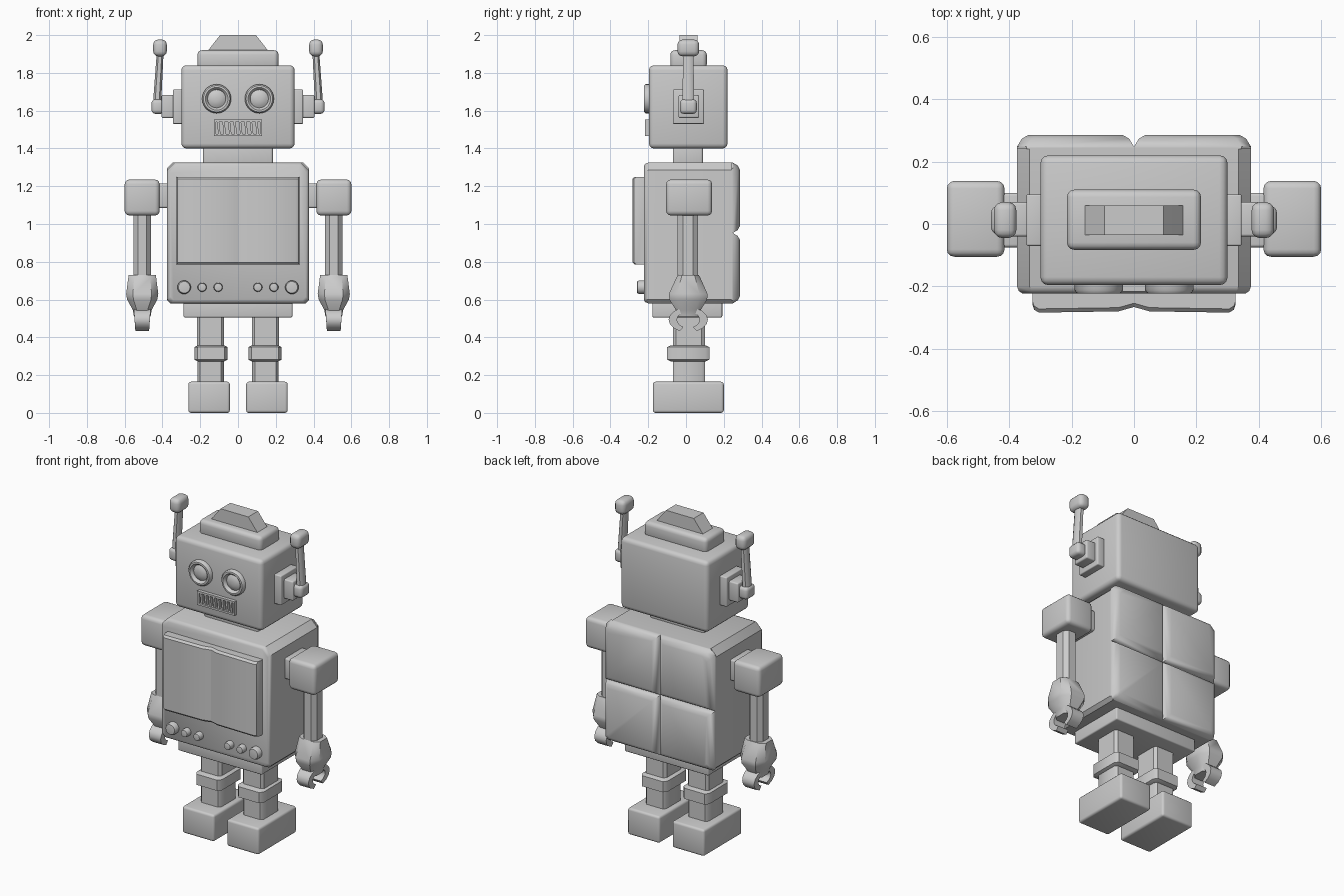
import bpy, bmesh, math
from mathutils import Matrix, Vector

if "Cube" in bpy.data.objects:
    bpy.data.objects.remove(bpy.data.objects["Cube"])


def finish(name, bm, mirror=False):
    bmesh.ops.remove_doubles(bm, verts=bm.verts, dist=1e-5)
    bmesh.ops.recalc_face_normals(bm, faces=bm.faces)
    me = bpy.data.meshes.new(name)
    bm.to_mesh(me)
    bm.free()
    ob = bpy.data.objects.new(name, me)
    bpy.context.collection.objects.link(ob)
    if mirror:
        ob.modifiers.new("Mirror", 'MIRROR').use_clip = False
    return ob


def box(name, x, y, z, bevel=0.0, mirror=False, segs=3):
    """Box from ranges, optionally with rounded edges."""
    bm = bmesh.new()
    lo, hi = Vector((x[0], y[0], z[0])), Vector((x[1], y[1], z[1]))
    bmesh.ops.create_cube(bm, size=1, matrix=Matrix.Translation((lo + hi) / 2)
                          @ Matrix.Diagonal((*(hi - lo), 1)))
    if bevel:
        bmesh.ops.bevel(bm, geom=bm.edges[:], offset=bevel, segments=segs,
                        profile=0.5, affect='EDGES')
    return finish(name, bm, mirror)


def skin(name, rings, mirror=False):
    """Join equal-sized rings of points into a capped solid."""
    bm = bmesh.new()
    vs = [[bm.verts.new(p) for p in r] for r in rings]
    n = len(vs[0])
    for a, b in zip(vs, vs[1:]):
        for i in range(n):
            bm.faces.new((a[i], a[(i + 1) % n], b[(i + 1) % n], b[i]))
    bm.faces.new(vs[0])
    bm.faces.new(vs[-1])
    return finish(name, bm, mirror)


def loft(name, sections, cut=0.3, mirror=True):
    """Stack of chamfered rectangles: (z, cx, cy, half x, half y)."""
    k = 1 - cut
    corner = [(1, -k), (1, k), (k, 1), (-k, 1), (-1, k), (-1, -k), (-k, -1), (k, -1)]
    return skin(name, [[(cx + u * hx, cy + v * hy, z) for u, v in corner]
                       for z, cx, cy, hx, hy in sections], mirror)


def lathe(name, cx, cz, profile, n=28, mirror=True):
    """Turned part around the y axis: profile of (radius, y)."""
    return skin(name, [[(cx + r * math.cos(2 * math.pi * i / n), y,
                         cz + r * math.sin(2 * math.pi * i / n)) for i in range(n)]
                       for r, y in profile], mirror)


# Torso with chamfered upper corners
torso_outline = [(-.375, .60), (-.355, .58), (.355, .58), (.375, .60),
                 (.375, 1.285), (.335, 1.325), (-.335, 1.325), (-.375, 1.285)]


def inset(d):
    return [(x * (1 - d / .375), .9525 + (z - .9525) * (1 - d / .3725)) for x, z in torso_outline]


skin("torso", [[(x, y, z) for x, z in inset(d)]
               for y, d in ((-.222, .016), (-.215, .006), (-.20, 0), (.245, 0))])

# Four padded cushions on the back
for label, z0, z1 in (("lower", .58, .9525), ("upper", .9525, 1.325)):
    rings = []
    for y, d in ((.24, 0), (.248, 0), (.274, .016), (.285, .036)):
        a, b, c, e = d, .375 - d, z0 + d, z1 - d
        k = .03
        if label == "upper":
            rings.append([(a, y, c), (b, y, c), (b, y, e - k), (b - k, y, e), (a, y, e)])
        else:
            rings.append([(a, y, c), (b - .015, y, c), (b, y, c + .015), (b, y, e), (a, y, e)])
    skin("back_pad_" + label, rings, True)

# Chest doors with a shallow valley between them
door = [(0, -.20), (0, -.266), (.05, -.28), (.305, -.284), (.32, -.275), (.325, -.26), (.325, -.20)]
skin("chest_door", [[(x, y + (dy if y < -.21 else 0), z) for x, y in door]
                    for z, dy in ((.785, .012), (.797, 0), (1.238, 0), (1.25, .012))], True)

# Control knobs
for i, (x, r) in enumerate(((.105, .024), (.19, .024), (.285, .036))):
    lathe("knob_%d" % i, x, .665,
          [(r, -.20), (r, -.248), (r * .85, -.258), (r * .4, -.26)], 20)

# Pelvis and neck
box("pelvis", (-.288, .288), (-.178, .192), (.505, .60), .008)
box("neck", (-.185, .185), (-.07, .09), (1.30, 1.42), .012)

# Legs and feet
loft("upper_leg", [(.34, .145, .015, .072, .085), (.52, .145, .015, .072, .085)], .2)
loft("knee", [(.272, .143, .012, .07, .09), (.282, .143, .012, .088, .112),
              (.348, .143, .012, .088, .112), (.358, .143, .012, .07, .09)], .2)
loft("lower_leg", [(.15, .145, .015, .07, .085), (.29, .145, .015, .07, .085)], .2)
box("foot", (.043, .263), (-.175, .2), (0, .165), .014, True)

# Shoulders and arms
box("shoulder_joint", (.36, .43), (-.075, .10), (1.085, 1.215), .01, True)
box("shoulder", (.415, .6), (-.105, .138), (1.045, 1.235), .024, True)
loft("arm", [(.70, .507, .01, .046, .054), (1.06, .507, .01, .046, .054)], .5)
loft("hand", [(.73, .507, .012, .072, .056), (.715, .507, .012, .074, .064),
              (.63, .507, .012, .085, .102), (.60, .507, .012, .08, .10),
              (.545, .507, .012, .05, .066), (.51, .507, .012, .044, .055)], .42)

# Open claw: a tapering band bent around a gap that faces down
rings = []
for i in range(15):
    t = -65 + 310 * i / 14
    c, s = math.cos(math.radians(t)), math.sin(math.radians(t))
    hx = .036 + .009 * (s + 1) / 2
    inner, outer = (.06, .042), (.104, .066)
    rings.append([(.507 + sx * hx, .012 + r[0] * c, .493 + r[1] * s)
                  for sx, r in ((-1, inner), (1, inner), (1, outer), (-1, outer))])
skin("claw", rings, True)

# Head and its stepped crown
box("head", (-.3, .3), (-.196, .22), (1.40, 1.84), .026)
box("crown_base", (-.215, .215), (-.083, .11), (1.82, 1.92), .024)
skin("crown_fin", [[(-.165, y, 1.91), (.165, y, 1.91), (.142, y, 1.94),
                    (.095, y, 2.0), (-.095, y, 2.0), (-.142, y, 1.94)] for y in (-.035, .06)])

# Eyes: ring with a domed pupil
lathe("eye", .113, 1.663, [(.077, -.18), (.077, -.213), (.07, -.222), (.06, -.223), (.052, -.216),
                           (.048, -.204), (.036, -.211), (.02, -.216), (.006, -.217)])

# Mouth: frame and slanted grille bars
for label, z in (("bottom", 1.465), ("top", 1.54)):
    box("mouth_rim_" + label, (-.128, .128), (-.217, -.18), (z, z + .012))
box("mouth_rim_side", (.116, .128), (-.217, -.18), (1.465, 1.552), 0, True)
for i in range(8):
    x = -.102 + i * .029
    skin("mouth_bar_%d" % i, [[(x + dx + e, y, z) for dx, y in
                               ((-.006, -.19), (.006, -.19), (.006, -.214), (-.006, -.214))]
                              for z, e in ((1.47, .004), (1.545, -.004))])

# Ears with stepped plates
box("ear_plate", (.29, .345), (-.07, .095), (1.53, 1.712), .006, True)
box("ear_block", (.335, .405), (-.04, .07), (1.562, 1.682), .008, True)
box("antenna_socket", (.39, .458), (-.032, .057), (1.583, 1.66), .02, True)

# Antennas
loft("antenna_rod", [(1.60, .428, .012, .024, .033), (1.68, .426, .012, .021, .03),
                     (1.91, .412, .012, .018, .028)], .5)
box("antenna_tip", (.377, .449), (-.045, .07), (1.888, 1.976), .026, True)

for ob in bpy.context.scene.objects:
    ob.select_set(True)
    bpy.context.view_layer.objects.active = ob
bpy.ops.object.shade_smooth_by_angle(angle=math.radians(40))
